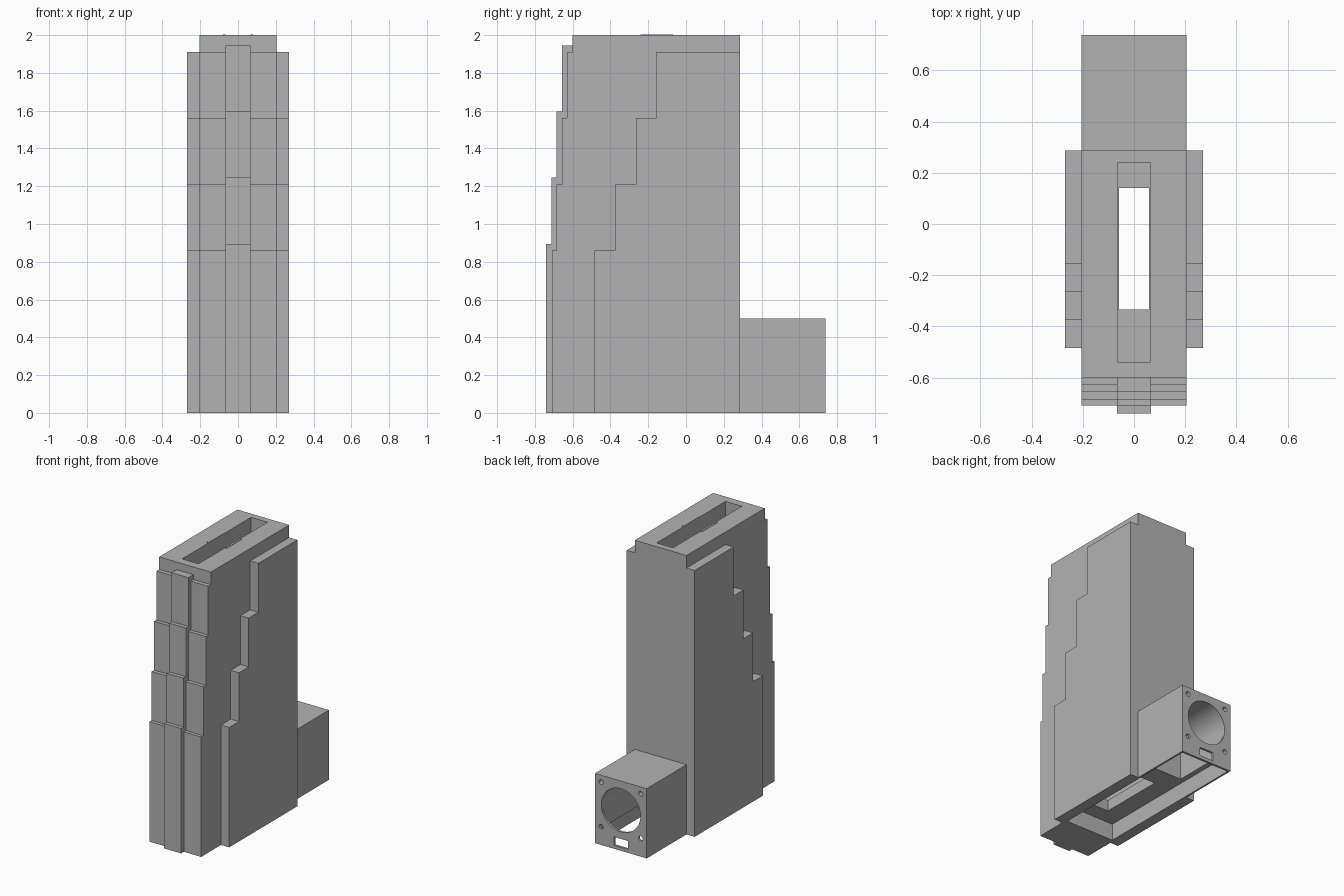
import bpy, bmesh, math
from mathutils import Matrix

if "Cube" in bpy.data.objects:
    bpy.data.objects.remove(bpy.data.objects["Cube"])

grey = bpy.data.materials.new("plain grey")
grey.diffuse_color = (0.45, 0.45, 0.45, 1)
grey.use_nodes = True
grey.node_tree.nodes["Principled BSDF"].inputs["Base Color"].default_value = grey.diffuse_color


def finish(name, bm):
    bmesh.ops.recalc_face_normals(bm, faces=bm.faces)
    me = bpy.data.meshes.new(name)
    bm.to_mesh(me)
    bm.free()
    me.materials.append(grey)
    ob = bpy.data.objects.new(name, me)
    bpy.context.collection.objects.link(ob)
    return ob


def prism(name, profile, x0, x1):
    """Extrude a (y, z) profile from x0 to x1."""
    bm = bmesh.new()
    f = bm.faces.new([bm.verts.new((x0, y, z)) for y, z in profile])
    r = bmesh.ops.extrude_face_region(bm, geom=[f])
    verts = [v for v in r["geom"] if isinstance(v, bmesh.types.BMVert)]
    bmesh.ops.translate(bm, verts=verts, vec=(x1 - x0, 0, 0))
    return finish(name, bm)


def box(name, x0, x1, y0, y1, z0, z1):
    return prism(name, [(y0, z0), (y1, z0), (y1, z1), (y0, z1)], x0, x1)


def tube_y(name, x, z, r, y0, y1, n):
    """Round cutter running along y."""
    bm = bmesh.new()
    m = Matrix.Translation((x, (y0 + y1) / 2, z)) @ Matrix.Rotation(math.pi / 2, 4, "X")
    bmesh.ops.create_cone(bm, cap_ends=True, segments=n, radius1=r, radius2=r,
                          depth=y1 - y0, matrix=m)
    return finish(name, bm)


def cut(target, cutters):
    for c in cutters:
        mod = target.modifiers.new("cut", "BOOLEAN")
        mod.operation, mod.solver, mod.object = "DIFFERENCE", "EXACT", c
        c.hide_render = True
        c.hide_set(True)


def stepped(back, fronts, tops):
    """Profile that steps back as it rises."""
    pts = [(back, 0)]
    for i, (y, z) in enumerate(zip(fronts, tops)):
        pts += [(y, tops[i - 1] if i else 0), (y, z)]
    return pts + [(back, tops[-1])]


# tower core with a through shaft and an open recess underneath
core = box("tower_core", -0.205, 0.205, -0.60, 0.287, 0, 2.0)
cut(core, [
    box("shaft_cutter", -0.065, 0.065, -0.54, 0.24, 0.2, 2.1),
    box("floor_slot_cutter", -0.058, 0.058, -0.335, 0.14, 0.05, 0.3),
    box("recess_cutter", -0.192, 0.192, -0.45, 0.4, -0.1, 0.12),
])

# fan housing at the rear, open underneath
housing = box("fan_housing", -0.205, 0.205, 0.287, 0.738, 0, 0.5)
cutters = [
    box("housing_cavity_cutter", -0.192, 0.192, 0.2, 0.722, -0.1, 0.12),
    box("duct_cutter", -0.155, 0.155, 0.29, 0.722, 0.05, 0.29),
    tube_y("fan_hole_cutter", 0, 0.29, 0.1551, 0.2901, 0.8, 48),
    box("cable_slot_cutter", -0.055, 0.055, 0.7, 0.8, 0.025, 0.085),
]
for sx in (-1, 1):
    for sz in (-1, 1):
        cutters.append(tube_y("screw_hole_cutter", sx * 0.157, 0.29 + sz * 0.16,
                              0.017, 0.68, 0.8, 16))
cut(housing, cutters)

# stepped panels on both sides and stepped columns on the front
steps = (0.86, 1.21, 1.56, 1.91)
wing = stepped(0.287, (-0.485, -0.375, -0.265, -0.155), steps)
column = stepped(-0.60, (-0.71, -0.685, -0.657, -0.63), steps)
for side, s in (("left", -1), ("right", 1)):
    prism(side + "_side_panel", wing, s * 0.205, s * 0.27)
    prism(side + "_front_column", column, s * 0.067, s * 0.205)
    # slim raised tab beside the top slot
    box(side + "_slot_tab", s * 0.065, s * 0.08, -0.24, -0.07, 1.99, 2.003)
prism("middle_front_column",
      stepped(-0.60, (-0.74, -0.712, -0.685, -0.657), (0.895, 1.245, 1.595, 1.945)),
      -0.067, 0.067)

# smooth the round holes while keeping hard edges
bpy.context.view_layer.objects.active = housing
housing.select_set(True)
bpy.ops.object.shade_smooth_by_angle(angle=math.radians(30))
